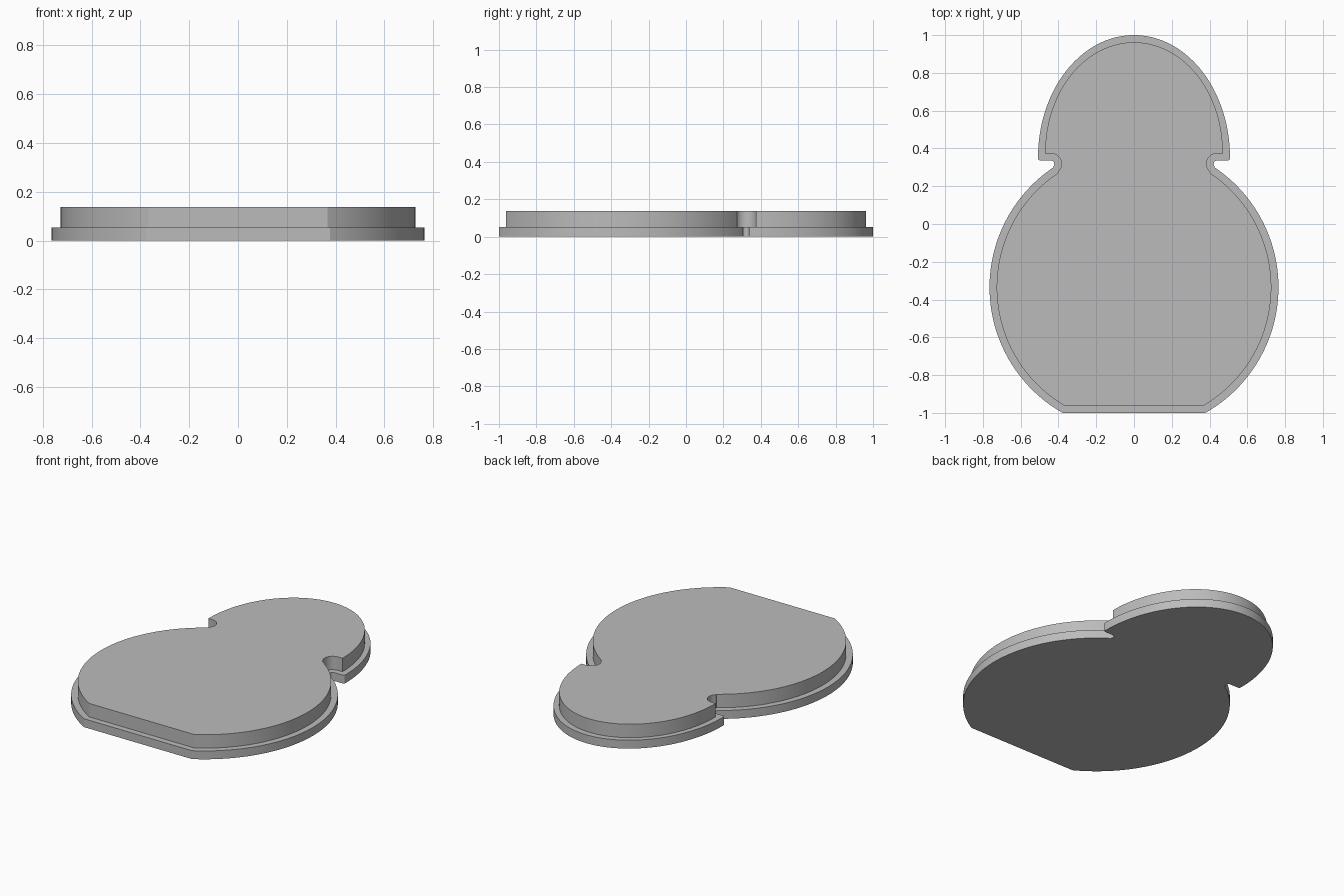
import bpy
import bmesh
from math import asin, cos, sin, pi, radians

cube = bpy.data.objects.get("Cube")
if cube:
    bpy.data.objects.remove(cube, do_unlink=True)

grey = bpy.data.materials.new("plain grey")
grey.use_nodes = True
colour = (0.5, 0.5, 0.5, 1)
grey.diffuse_color = colour
grey.node_tree.nodes["Principled BSDF"].inputs["Base Color"].default_value = colour


def arc(cx, cy, rx, ry, start, end, steps):
    """Points along an elliptical arc, angles in radians."""
    angles = [start + (end - start) * i / steps for i in range(steps + 1)]
    return [(cx + rx * cos(a), cy + ry * sin(a)) for a in angles]


def outline(inset, corner):
    """Closed outline: flat-bottomed round body, neck notches, domed head."""
    body_y, body_r = -0.335, 0.765 - inset
    flat = asin((-1 + inset - body_y) / body_r)
    notch_r = 0.018 + inset
    notch_y = 0.318
    shoulder = notch_y + notch_r
    half = arc(0, body_y, body_r, body_r, flat, radians(56.3), 48)
    half += arc(0.44, notch_y, notch_r, notch_r, radians(230), pi / 2, 14)
    head_x = 0.508 - inset
    # Rounded or square outer corner of the head
    if corner:
        half += arc(head_x - corner, shoulder + corner, corner, corner, -pi / 2, 0, 5)
    else:
        half.append((head_x, shoulder))
    head_y = shoulder + corner + 0.005
    half += arc(0, head_y, head_x, 1 - inset - head_y, 0, pi / 2, 40)
    # Mirror, leaving out the crown point on the centre line
    return half + [(-x, y) for x, y in reversed(half[:-1])]


def plate(name, points, bottom, top):
    """Extrude an outline between two heights."""
    bm = bmesh.new()
    face = bm.faces.new([bm.verts.new((x, y, bottom)) for x, y in points])
    raised = bmesh.ops.extrude_face_region(bm, geom=[face], use_keep_orig=True)
    verts = [v for v in raised["geom"] if isinstance(v, bmesh.types.BMVert)]
    bmesh.ops.translate(bm, verts=verts, vec=(0, 0, top - bottom))
    bmesh.ops.recalc_face_normals(bm, faces=bm.faces)
    mesh = bpy.data.meshes.new(name)
    bm.to_mesh(mesh)
    bm.free()
    mesh.materials.append(grey)
    obj = bpy.data.objects.new(name, mesh)
    bpy.context.collection.objects.link(obj)
    bpy.ops.object.select_all(action="DESELECT")
    obj.select_set(True)
    bpy.context.view_layer.objects.active = obj
    bpy.ops.object.shade_smooth_by_angle(angle=radians(30))


# Wide rim plate, then the inset raised plate on top of it
plate("base_rim", outline(0, 0.012), 0, 0.053)
plate("raised_plate", outline(0.038, 0), 0.053, 0.138)
